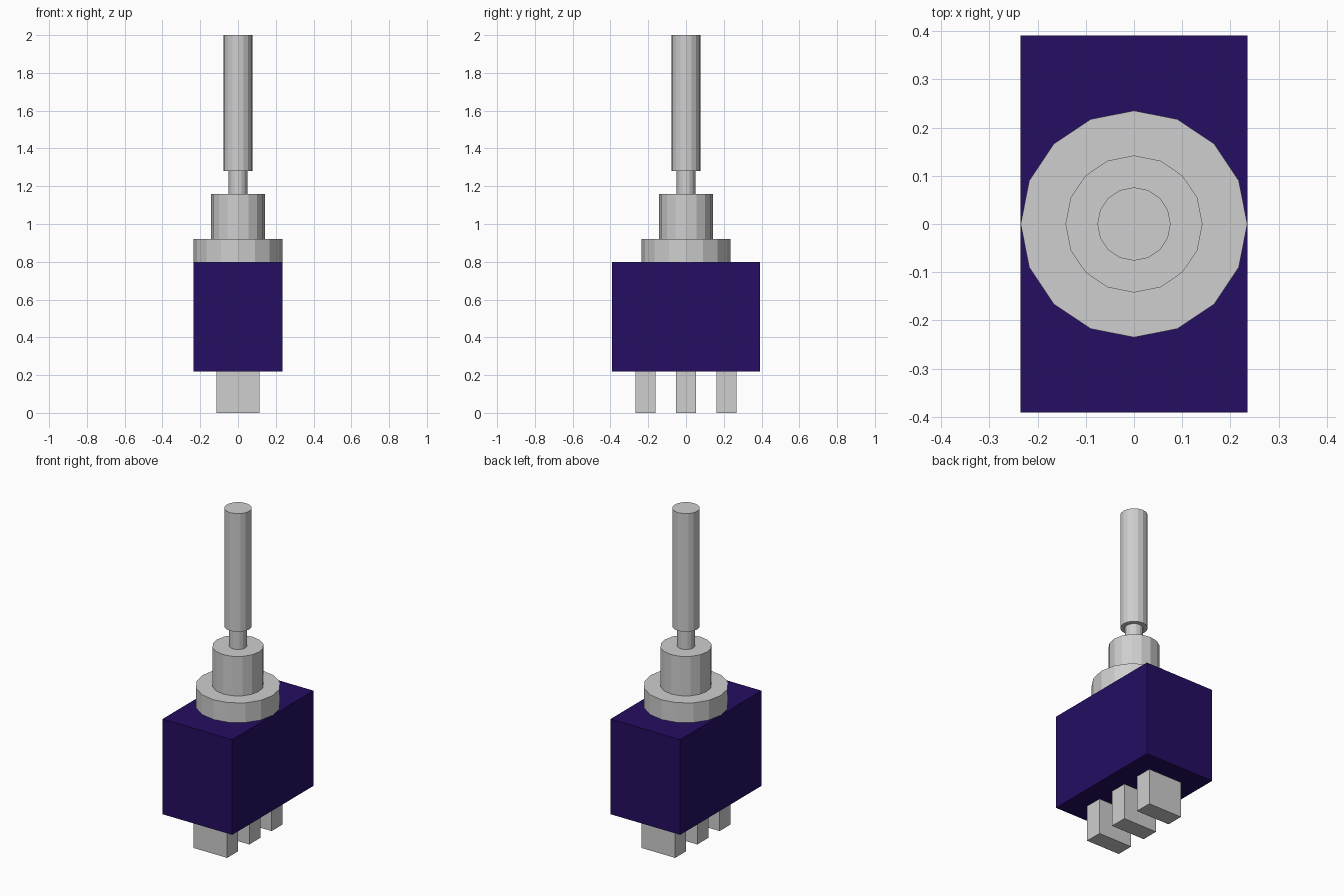
import bpy

if "Cube" in bpy.data.objects:
    bpy.data.objects.remove(bpy.data.objects["Cube"])


def material(name, rgb):
    m = bpy.data.materials.new(name)
    m.diffuse_color = (*rgb, 1.0)
    m.use_nodes = True
    m.node_tree.nodes["Principled BSDF"].inputs["Base Color"].default_value = m.diffuse_color
    return m


metal = material("light grey metal", (0.62, 0.62, 0.62))
plastic = material("dark indigo plastic", (0.018, 0.004, 0.122))


def box(name, sx, sy, z0, z1, mat, y=0.0):
    bpy.ops.mesh.primitive_cube_add(size=1, location=(0, y, (z0 + z1) / 2))
    o = bpy.context.object
    o.name = name
    o.scale = (sx, sy, z1 - z0)
    bpy.ops.object.transform_apply(location=False, rotation=False, scale=True)
    o.data.materials.append(mat)


def cylinder(name, r, z0, z1):
    bpy.ops.mesh.primitive_cylinder_add(vertices=16, radius=r, depth=z1 - z0,
                                        location=(0, 0, (z0 + z1) / 2))
    o = bpy.context.object
    o.name = name
    o.data.materials.append(metal)


# Switch housing
box("housing", 0.47, 0.782, 0.22, 0.80, plastic)

# Three terminals under the housing
for name, y in (("front", -0.214), ("middle", 0.0), ("back", 0.214)):
    box(name + "_terminal", 0.228, 0.106, 0.0, 0.22, metal, y)

# Stacked collar, bushing, neck and lever
cylinder("collar", 0.235, 0.80, 0.92)
cylinder("bushing", 0.142, 0.92, 1.16)
cylinder("lever_neck", 0.05, 1.16, 1.28)
cylinder("lever", 0.076, 1.28, 2.0)
